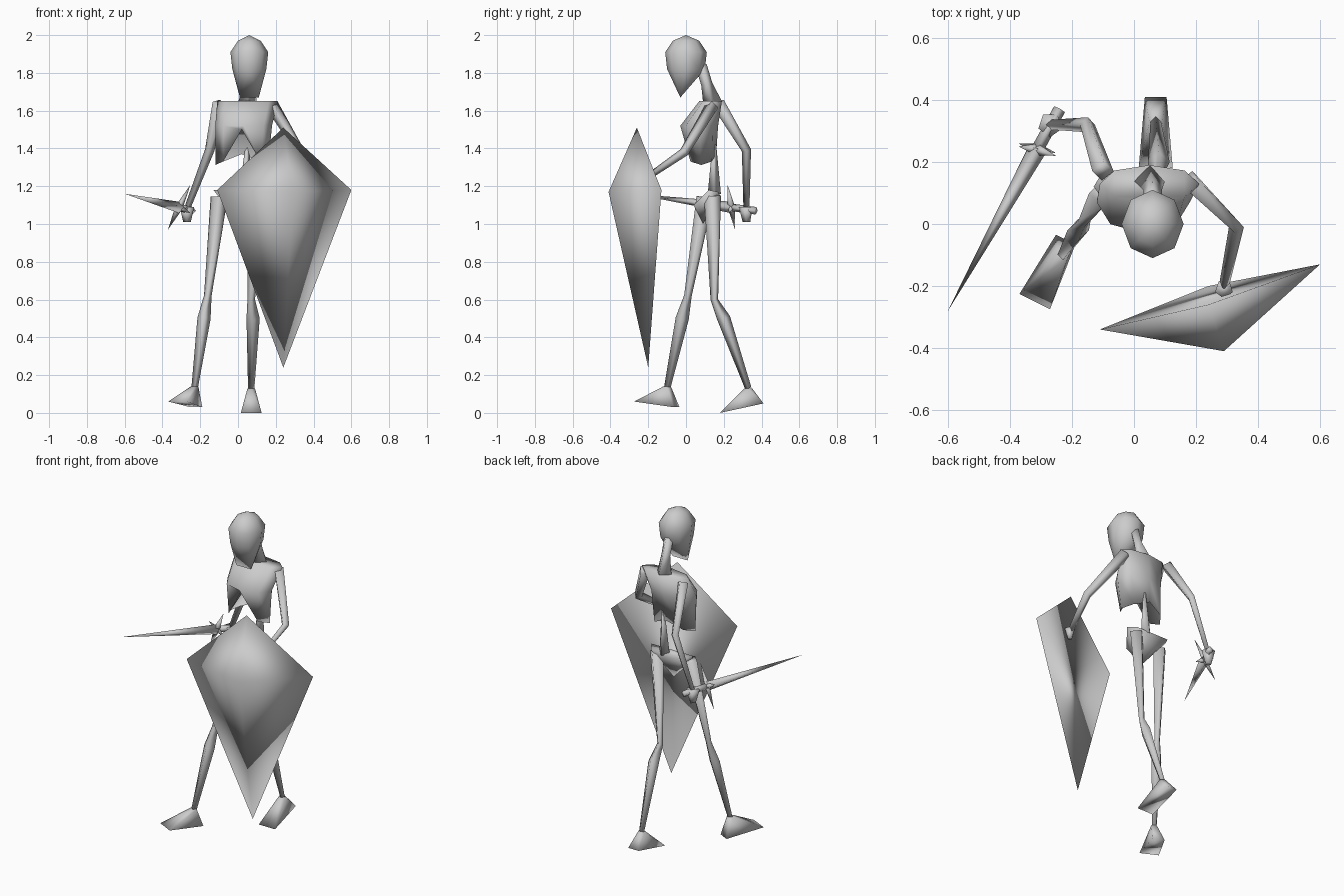
import bpy, bmesh, math
from mathutils import Vector

cube = bpy.data.objects.get("Cube")
if cube:
    bpy.data.objects.remove(cube, do_unlink=True)

grey = bpy.data.materials.new("plain_grey")
grey.use_nodes = True
tone = (0.6, 0.6, 0.6, 1)
grey.diffuse_color = tone
grey.node_tree.nodes["Principled BSDF"].inputs["Base Color"].default_value = tone

UP = Vector((0, 0, 1))
FORWARD = Vector((0, -1, 0))
SIDES = (-1, 1)


def finish(name, bm):
    """Turn a bmesh into a smooth-shaded grey object."""
    bmesh.ops.remove_doubles(bm, verts=bm.verts, dist=0.001)
    bmesh.ops.recalc_face_normals(bm, faces=bm.faces)
    for face in bm.faces:
        face.smooth = True
    mesh = bpy.data.meshes.new(name)
    bm.to_mesh(mesh)
    bm.free()
    mesh.materials.append(grey)
    obj = bpy.data.objects.new(name, mesh)
    bpy.context.collection.objects.link(obj)


def hull(name, points):
    """Convex solid around a few corner points."""
    bm = bmesh.new()
    for point in points:
        bm.verts.new(point)
    result = bmesh.ops.convex_hull(bm, input=bm.verts)
    inner = [v for v in result["geom_interior"] if isinstance(v, bmesh.types.BMVert)]
    bmesh.ops.delete(bm, geom=inner, context="VERTS")
    finish(name, bm)


def oval(centre, width, depth, sides=8):
    """Level ring of points; the first one faces the front."""
    angles = [math.tau * k / sides for k in range(sides)]
    return [Vector(centre) + Vector((width * math.sin(a), -depth * math.cos(a), 0)) for a in angles]


def bridge(bm, rings):
    """Skin neighbouring rings of vertices."""
    for low, high in zip(rings, rings[1:]):
        for i in range(len(low)):
            bm.faces.new((low[i - 1], low[i], high[i], high[i - 1]))


def limb(name, radii, *joints):
    """Tapered four-sided bone through the joints."""
    bm = bmesh.new()
    joints = [Vector(joint) for joint in joints]
    rings = []
    for i, joint in enumerate(joints):
        along = (joints[min(i + 1, len(joints) - 1)] - joints[max(i - 1, 0)]).normalized()
        across = along.cross(UP if abs(along.z) < 0.7 else FORWARD).normalized()
        other = along.cross(across)
        rings.append([bm.verts.new(joint + radii[i] * step)
                      for step in (across, other, -across, -other)])
    bridge(bm, rings)
    for end in (rings[0], rings[-1]):
        bm.faces.new(end)
    finish(name, bm)


def hand(name, centre, size):
    """Fist that narrows downwards."""
    centre = Vector(centre)
    hull(name, oval(centre + size * UP, size, size, sides=5)
         + oval(centre - size * UP, size / 2, size / 2, sides=4))


def foot(name, ankle, heel, toe):
    """Wedge from a narrow ankle to a broad toe."""
    ankle, heel, toe = Vector(ankle), Vector(heel), Vector(toe)
    across = (toe - heel).cross(UP).normalized()
    corners = oval(ankle, 0.02, 0.02, sides=4)
    for side in SIDES:
        corners += [heel + 0.035 * side * across, toe + 0.055 * side * across]
    hull(name, corners)


# Skull with a wedge-shaped jaw
skull = [Vector((0.06, 0, 2))]
for height, width, depth in ((1.97, 0.06, 0.07), (1.91, 0.1, 0.11), (1.82, 0.09, 0.1)):
    skull += oval((0.06, 0, height), width, depth)
skull += [Vector((0.06 + 0.05 * side, -0.03, 1.67)) for side in SIDES]
hull("head", skull)
limb("neck", (0.03, 0.03, 0.05), (0.06, 0.08, 1.84), (0.06, 0.11, 1.74), (0.05, 0.14, 1.64))

# Ribcage: hollow underneath, sides hanging low, notched at the front
bm = bmesh.new()
shoulders = oval((0.05, 0.13, 1.65), 0.16, 0.06)
chest = oval((0.03, 0.07, 1.52), 0.15, 0.1)
lower = oval((0.02, 0.08, 1.37), 0.14, 0.08)
for point in lower:
    point.z -= 0.5 * abs(point.x - 0.02) ** 1.1
lower[0].z = 1.5
rings = [[bm.verts.new(point) for point in ring] for ring in (shoulders, chest, lower)]
bridge(bm, rings)
bm.faces.new(rings[0])
hollow = bm.verts.new((0.03, 0.1, 1.55))
for i in range(len(lower)):
    bm.faces.new((rings[-1][i - 1], rings[-1][i], hollow))
finish("ribcage", bm)

# Spine and pelvis
limb("spine", (0.01, 0.035), (0.05, 0.15, 1.42), (0.04, 0.15, 1.16))
hips = [Vector((0.02, 0.09, 1)), Vector((0.03, 0.18, 1.15))]
for side in SIDES:
    hips += [Vector((0.01 + side * out, depth, height)) for out, depth, height in
             ((0.14, 0.12, 1.18), (0.11, 0.17, 1.17), (0.08, 0.04, 1.1))]
hull("pelvis", hips)

# Arms and hands
arm = (0.035, 0.025, 0.016)
limb("right_arm", arm, (-0.1, 0.17, 1.64), (-0.15, 0.32, 1.39), (-0.27, 0.32, 1.08))
limb("left_arm", arm, (0.18, 0.14, 1.63), (0.33, -0.01, 1.38), (0.29, -0.2, 1.25))
hand("right_hand", (-0.27, 0.32, 1.05), 0.04)
hand("left_hand", (0.29, -0.21, 1.23), 0.03)

# Legs and feet
leg = (0.045, 0.02, 0.035, 0.017)
limb("right_leg", leg, (-0.1, 0.1, 1.14), (-0.16, 0.01, 0.62), (-0.18, -0.02, 0.5), (-0.23, -0.1, 0.13))
limb("left_leg", leg, (0.1, 0.14, 1.15), (0.07, 0.15, 0.6), (0.08, 0.2, 0.5), (0.07, 0.33, 0.13))
foot("right_foot", (-0.23, -0.1, 0.14), (-0.22, -0.05, 0.03), (-0.32, -0.25, 0.06))
foot("left_foot", (0.07, 0.33, 0.13), (0.07, 0.41, 0.05), (0.07, 0.18, 0))

# Sword: blade and grip on one line, crossed by two spikes
tip, pommel = Vector((-0.6, -0.28, 1.16)), Vector((-0.24, 0.37, 1.07))
guard = tip.lerp(pommel, 0.8)
limb("sword_blade", (0.03, 0), guard, tip)
limb("sword_grip", (0.02, 0.02), guard, pommel)
for name, reach in (("guard_spike", (0.06, -0.02, 0.12)), ("guard_side_spike", (0.06, -0.01, -0.03))):
    reach = Vector(reach)
    limb(name, (0, 0.02, 0), guard + reach, guard, guard - reach)

# Kite shield: a low pyramid on a flat back
bm = bmesh.new()
rim = [bm.verts.new(corner) for corner in
       ((0.24, -0.26, 1.51), (0.6, -0.13, 1.18), (0.24, -0.2, 0.24), (-0.11, -0.34, 1.18))]
boss = bm.verts.new((0.29, -0.41, 1.17))
for i in range(len(rim)):
    bm.faces.new((rim[i - 1], rim[i], boss))
bm.faces.new(rim)
finish("shield", bm)
